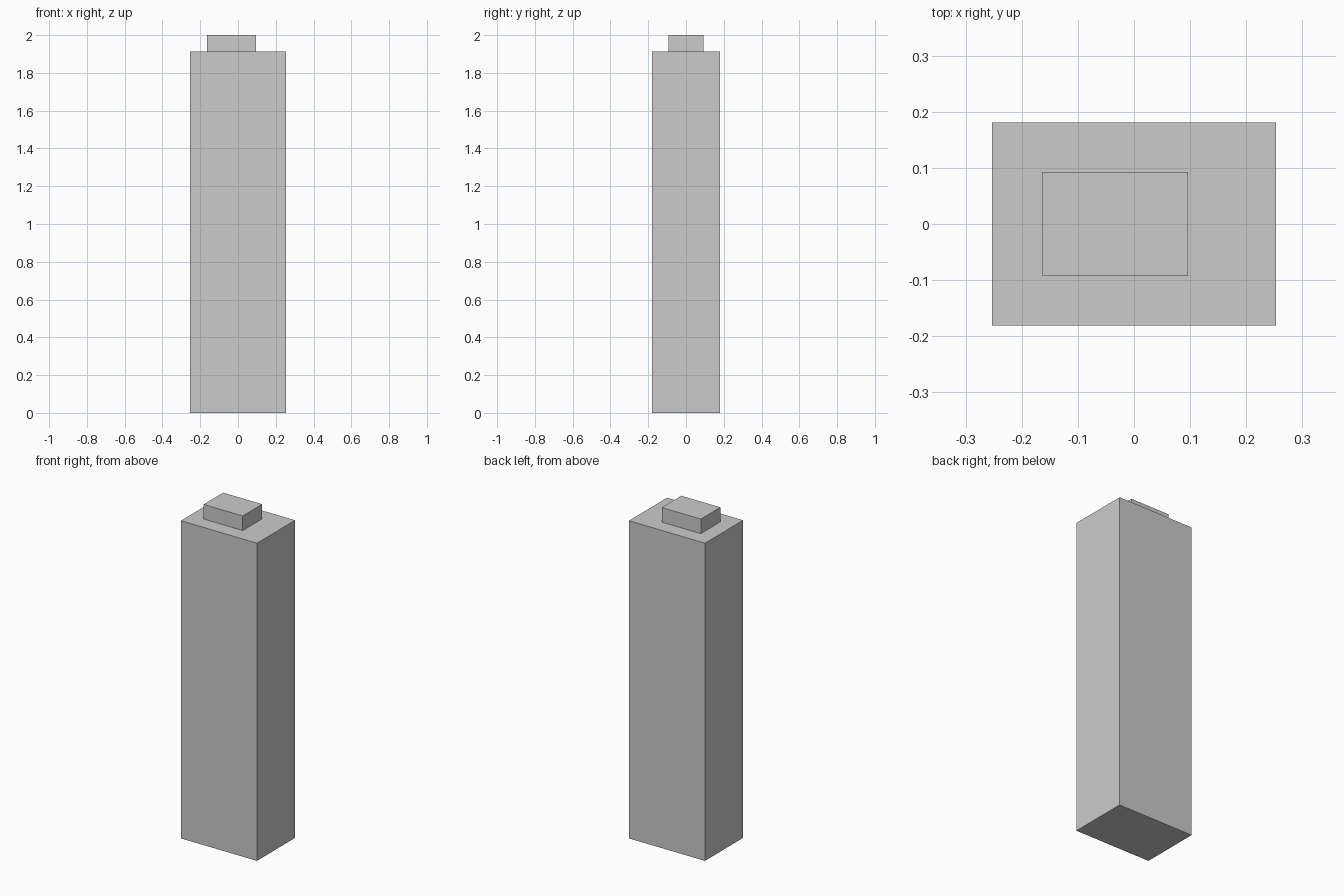
import bpy
from mathutils import Vector

if "Cube" in bpy.data.objects:
    bpy.data.objects.remove(bpy.data.objects["Cube"])


def box(name, low, high):
    low, high = Vector(low), Vector(high)
    bpy.ops.mesh.primitive_cube_add(size=1, location=(low + high) / 2)
    obj = bpy.context.object
    obj.name = name
    obj.scale = high - low
    bpy.ops.object.transform_apply(location=False, rotation=False, scale=True)
    return obj


BODY_TOP = 1.912

# Tall main block
box("tower_body", (-0.253, -0.181, 0), (0.253, 0.181, BODY_TOP))

# Small off-centre block on the roof
box("roof_block", (-0.164, -0.092, BODY_TOP), (0.096, 0.093, 2.0))
